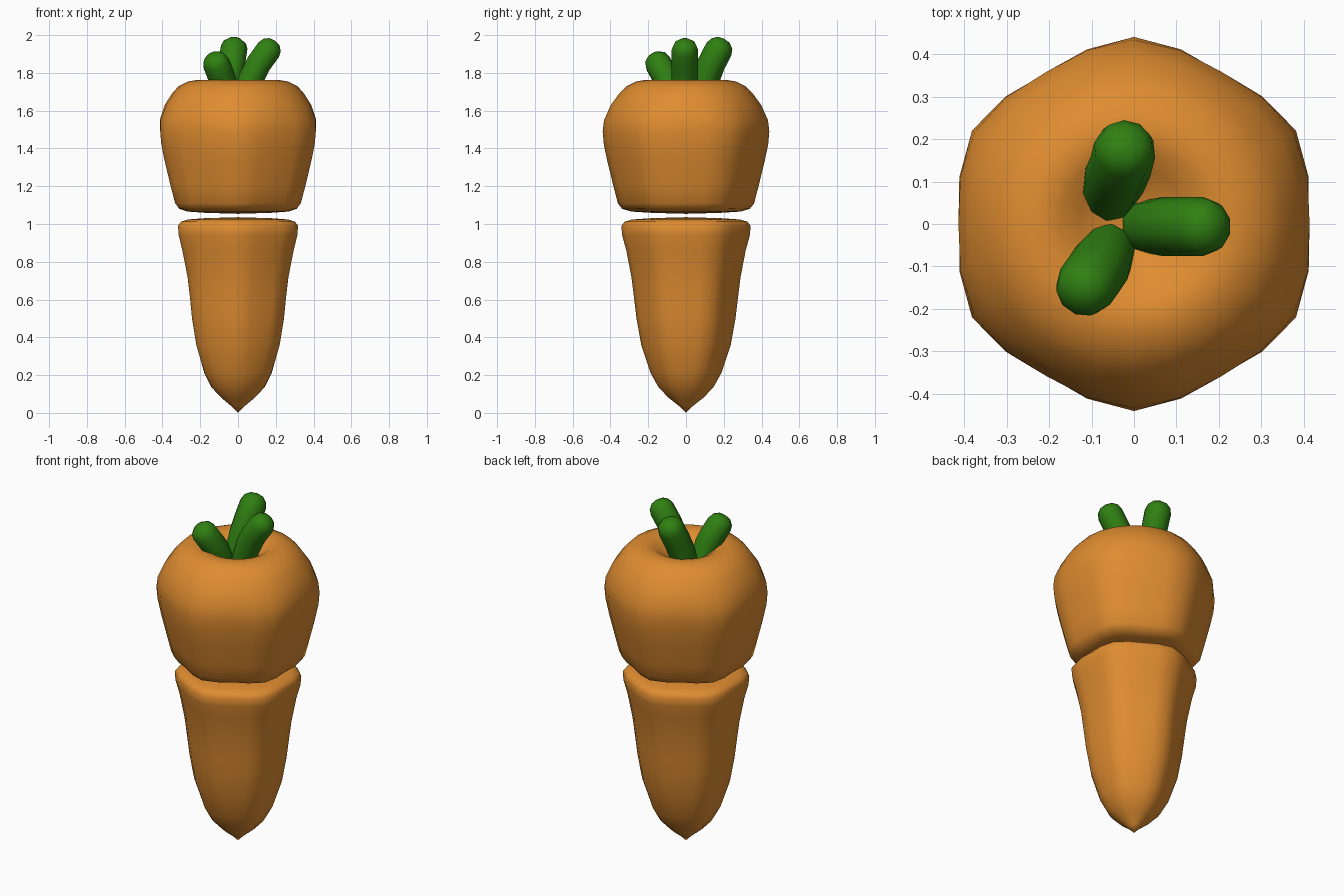
import bpy, bmesh, math
from mathutils import Vector

if "Cube" in bpy.data.objects:
    bpy.data.objects.remove(bpy.data.objects["Cube"])

SIDES = 24


def material(name, rgb):
    m = bpy.data.materials.new(name)
    m.diffuse_color = (*rgb, 1)
    m.use_nodes = True
    m.node_tree.nodes["Principled BSDF"].inputs["Base Color"].default_value = m.diffuse_color
    return m


orange = material("carrot orange", (0.74, 0.265, 0.030))
green = material("leaf green", (0.029, 0.215, 0.006))


def loft(name, rings, start, end, mat, angle):
    """Skin a stack of point rings and close both ends on a single point."""
    bm = bmesh.new()
    loops = [[bm.verts.new(p) for p in ring] for ring in rings]
    n = len(loops[0])
    for a, b in zip(loops, loops[1:]):
        for i in range(n):
            j = (i + 1) % n
            bm.faces.new((a[i], a[j], b[j], b[i]))
    for loop, tip in ((loops[0], start), (loops[-1], end)):
        c = bm.verts.new(tip)
        for i in range(n):
            bm.faces.new((loop[i], loop[(i + 1) % n], c))
    bmesh.ops.recalc_face_normals(bm, faces=bm.faces)
    me = bpy.data.meshes.new(name)
    bm.to_mesh(me)
    bm.free()
    me.materials.append(mat)
    ob = bpy.data.objects.new(name, me)
    bpy.context.collection.objects.link(ob)
    bpy.ops.object.select_all(action='DESELECT')
    ob.select_set(True)
    bpy.context.view_layer.objects.active = ob
    bpy.ops.object.shade_smooth_by_angle(angle=math.radians(angle))
    return ob


def hex_ring(z, corner, flat):
    """Softened hexagon with its corners on the y axis."""
    ring = []
    for i in range(SIDES):
        t = 2 * math.pi * i / SIDES
        r = (corner + flat) / 2 - (corner - flat) / 2 * math.cos(6 * t)
        ring.append((r * math.cos(t), r * math.sin(t), z))
    return ring


def root_piece(name, profile, z0, z1):
    loft(name, [hex_ring(*p) for p in profile], (0, 0, z0), (0, 0, z1), orange, 80)


# Lower tapering piece: z, corner radius, flat radius
root_piece("lower_root", [
    (0.035, 0.035, 0.034), (0.08, 0.092, 0.088), (0.135, 0.145, 0.14),
    (0.21, 0.187, 0.178), (0.36, 0.237, 0.220), (0.50, 0.262, 0.242),
    (0.60, 0.274, 0.250), (0.72, 0.289, 0.264), (0.86, 0.316, 0.294),
    (0.94, 0.338, 0.312), (0.99, 0.342, 0.316), (1.012, 0.325, 0.302),
    (1.024, 0.285, 0.265), (1.031, 0.18, 0.17)], 0.0, 1.036)

# Upper bulging piece with a dimple in the top
root_piece("upper_root", [
    (1.059, 0.18, 0.17), (1.066, 0.29, 0.265), (1.080, 0.338, 0.305),
    (1.11, 0.361, 0.328), (1.20, 0.384, 0.354), (1.33, 0.416, 0.386),
    (1.42, 0.435, 0.405), (1.49, 0.441, 0.412), (1.55, 0.434, 0.414),
    (1.63, 0.398, 0.388), (1.69, 0.354, 0.350), (1.73, 0.315, 0.315),
    (1.755, 0.262, 0.262), (1.762, 0.22, 0.22), (1.752, 0.175, 0.175),
    (1.72, 0.13, 0.13), (1.685, 0.07, 0.07)], 1.054, 1.67)


def leaf(name, path, radius, sides=10):
    """Bent stubby tube with a rounded tip."""
    pts = [Vector(p) for p in path]
    d = (pts[-1] - pts[-2]).normalized()
    tip = pts[-1]
    pts += [tip + d * radius * 0.45, tip + d * radius * 0.75]
    radii = [radius * 0.9] + [radius] * (len(path) - 1) + [radius * 0.85, radius * 0.5]
    rings = []
    for k, p in enumerate(pts):
        t = (pts[min(k + 1, len(pts) - 1)] - pts[max(k - 1, 0)]).normalized()
        u = Vector((t.y, -t.x, 0)).normalized()
        v = t.cross(u)
        rings.append([p + radii[k] * (math.cos(a) * u + math.sin(a) * v)
                      for a in (2 * math.pi * i / sides for i in range(sides))])
    loft(name, rings, pts[0], tip + d * radius * 0.85, green, 80)


# Three leaf stubs fanning out of the dimple
leaf("leaf_right", [(0.03, -0.006, 1.66), (0.07, -0.006, 1.77),
                    (0.11, -0.006, 1.85), (0.162, -0.006, 1.922)], 0.070)
leaf("leaf_back", [(-0.06, 0.07, 1.66), (-0.045, 0.105, 1.77),
                   (-0.032, 0.135, 1.85), (-0.022, 0.174, 1.925)], 0.074)
leaf("leaf_left", [(-0.06, -0.06, 1.66), (-0.078, -0.095, 1.75),
                   (-0.095, -0.12, 1.80), (-0.115, -0.148, 1.85)], 0.072)
